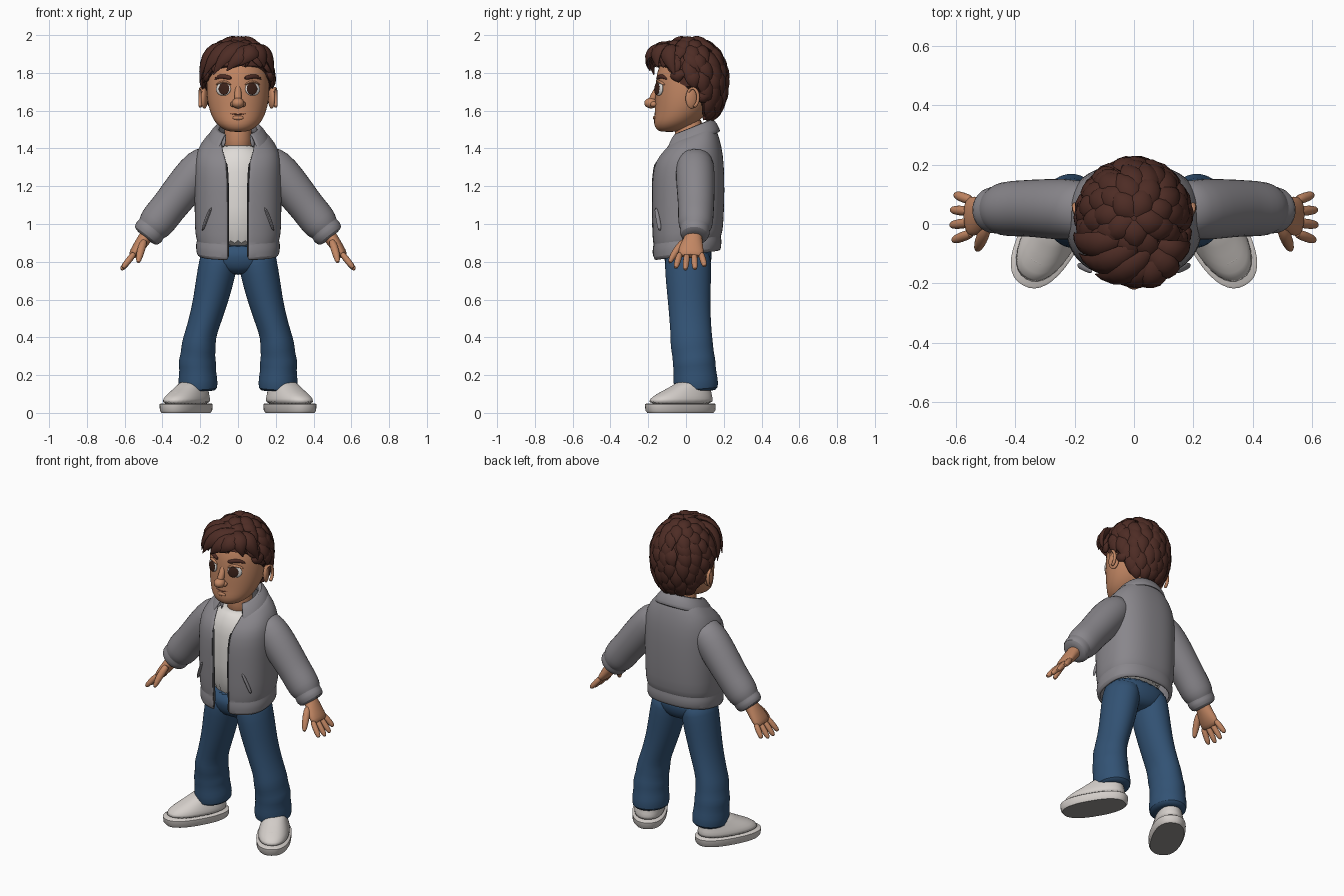
import bpy, bmesh, random
from math import sin, cos, pi, radians, asin, copysign
from mathutils import Vector, Matrix
from mathutils.bvhtree import BVHTree

random.seed(4)
if "Cube" in bpy.data.objects:
    bpy.data.objects.remove(bpy.data.objects["Cube"])
X, Y, Z = Vector((1, 0, 0)), Vector((0, 1, 0)), Vector((0, 0, 1))


def material(name, *rgb):
    m = bpy.data.materials.new(name)
    m.use_nodes = True
    m.diffuse_color = (*rgb, 1)
    m.node_tree.nodes["Principled BSDF"].inputs["Base Color"].default_value = (*rgb, 1)
    return m


SKIN = material("warm skin", .54, .24, .125)
LIP = material("lip brown", .22, .07, .04)
HAIR = material("dark brown hair", .075, .025, .018)
GREY = material("jacket grey", .25, .24, .26)
ZIP = material("zip dark grey", .07, .07, .075)
DENIM = material("blue denim", .032, .085, .175)
WHITE = material("off white", .74, .71, .68)
SHOE = material("shoe white", .66, .62, .59)
SOLE = material("sole grey", .3, .29, .28)
IRIS = material("iris brown", .045, .016, .01)


def finish(name, bm, mat, sub=0, angle=50):
    """Turn a bmesh into a smooth shaded object."""
    bmesh.ops.recalc_face_normals(bm, faces=bm.faces)
    for f in bm.faces:
        f.smooth = True
    me = bpy.data.meshes.new(name)
    bm.to_mesh(me)
    bm.free()
    me.set_sharp_from_angle(angle=radians(angle))
    me.materials.append(mat)
    ob = bpy.data.objects.new(name, me)
    bpy.context.collection.objects.link(ob)
    if sub:
        ob.modifiers.new("smooth", 'SUBSURF').levels = sub
        ob.modifiers["smooth"].render_levels = sub
    return ob


def loft(bm, rings, closed=True, cap=True):
    rows = [[bm.verts.new(p) for p in r] for r in rings]
    n = len(rows[0])
    for a, b in zip(rows, rows[1:]):
        for i in range(n if closed else n - 1):
            j = (i + 1) % n
            bm.faces.new((a[i], a[j], b[j], b[i]))
    if cap:
        bm.faces.new(rows[0])
        bm.faces.new(rows[-1])


def power(v, e):
    return copysign(abs(v) ** (2 / e), v)


def tube(name, pts, mat, n=16, e=2, sub=1, flat=False):
    """Loft of rounded sections given as x, y, z, width, depth."""
    cs = [Vector(p[:3]) for p in pts]
    rings = []
    for i, p in enumerate(pts):
        t = Z if flat else (cs[min(i + 1, len(cs) - 1)] - cs[max(i - 1, 0)]).normalized()
        b = (Y - t * Y.dot(t)).normalized()
        a = b.cross(t)
        angs = [2 * pi * k / n for k in range(n)]
        rings.append([cs[i] + a * p[3] * power(cos(w), e) + b * p[4] * power(sin(w), e) for w in angs])
    bm = bmesh.new()
    loft(bm, rings)
    return finish(name, bm, mat, sub)


def blob(name, loc, size, mat, quat=None):
    bm = bmesh.new()
    bmesh.ops.create_uvsphere(bm, u_segments=24, v_segments=14, radius=1)
    rot = quat.to_matrix().to_4x4() if quat else Matrix()
    bm.transform(Matrix.Translation(loc) @ rot @ Matrix.Diagonal((*size, 1)))
    return finish(name, bm, mat)


def open_shell(name, rows, mat, thick, n=40, e=2.5):
    """Garment wall open at the front; rows are z, centre y, width, depth, slope, gap."""
    rings = []
    for z, cy, rx, ry, slope, gap in rows:
        d = asin((gap / rx) ** (e / 2))
        ring = []
        for k in range(n + 1):
            w = -pi / 2 + d + (2 * pi - 2 * d) * k / n
            y = cy + ry * power(sin(w), e)
            ring.append(Vector((rx * power(cos(w), e), y, z + slope * y)))
        rings.append(ring)
    bm = bmesh.new()
    loft(bm, rings, closed=False, cap=False)
    ob = finish(name, bm, mat)
    s = ob.modifiers.new("cloth thickness", 'SOLIDIFY')
    s.thickness, s.offset = thick, 0
    ob.modifiers.new("smooth", 'SUBSURF').levels = 1
    return ob


# Jacket, collar, shirt and zip
jacket = [(.835, .005, .2, .165, .15, .05), (.845, .005, .215, .175, .15, .05), (.9, .005, .216, .176, .14, .05),
          (.912, .005, .206, .168, .13, .05), (.935, .008, .221, .18, .1, .05), (1.1, .01, .222, .185, 0, .05),
          (1.25, .01, .224, .186, 0, .052), (1.35, .015, .222, .174, .1, .06), (1.41, .025, .195, .145, .25, .08),
          (1.46, .03, .14, .115, .4, .085)]
open_shell("jacket_body", jacket, GREY, .016)
open_shell("jacket_collar", [(1.43, .025, .115, .105, .45, .07), (1.495, .03, .1, .095, .4, .06),
                             (1.498, .03, .115, .11, .4, .07), (1.46, .025, .145, .135, .4, .09),
                             (1.415, .02, .168, .158, .4, .11)], GREY, .016, e=2.2)
tube("shirt", [(0, .005, .85, .185, .148), (0, .005, 1.1, .19, .155), (0, .01, 1.3, .19, .155),
               (0, .015, 1.36, .165, .135), (0, .015, 1.4, .12, .11), (0, .015, 1.42, .08, .085)],
     WHITE, 24, flat=True)
tube("neck", [(0, .025, 1.36, .078, .082), (0, .02, 1.44, .074, .078), (0, .015, 1.58, .075, .08)], SKIN)
tube("pelvis", [(0, .01, .73, .06, .08), (0, .01, .77, .17, .115), (0, .01, .82, .198, .13),
                (0, .01, .9, .19, .13)], DENIM, 24, 2.3, flat=True)

# Head
head = tube("head", [(0, -.09, 1.487, .04, .045), (0, -.08, 1.5, .078, .078), (0, -.06, 1.53, .117, .112),
                     (0, -.035, 1.57, .14, .132), (0, -.015, 1.62, .157, .15), (0, 0, 1.68, .166, .165),
                     (0, .005, 1.74, .167, .165), (0, .01, 1.8, .163, .167), (0, .015, 1.88, .14, .14),
                     (0, .02, 1.94, .08, .08)], SKIN, 32, flat=True)
bpy.context.view_layer.update()
face_tree = BVHTree.FromObject(head, bpy.context.evaluated_depsgraph_get())


def on_face(x, z):
    hit, normal = face_tree.ray_cast(Vector((x, -1, z)), Y)[:2]
    return hit, normal


def face_line(name, spots, mat, height, depth):
    pts = [(*on_face(x, z)[0], height * k, depth * k) for x, z, k in spots]
    return tube(name, pts, mat, 8)


tube("nose_bridge", [(0, -.145, 1.74, .016, .012), (0, -.162, 1.69, .018, .018), (0, -.182, 1.65, .024, .025)], SKIN)
blob("nose_tip", (0, -.185, 1.64), (.033, .036, .028), SKIN)
face_line("mouth", [(-.042, 1.586, .5), (-.02, 1.58, 1), (.02, 1.58, 1), (.042, 1.586, .5)], LIP, .004, .004)
blob("lower_lip", on_face(0, 1.562)[0], (.03, .008, .011), SKIN)

# Hair: cap under many leaf shaped locks
CENTRE = Vector((0, .02, 1.77))


def scalp(th, ph, k=1):
    low = th > pi / 2
    r = max(sin(th), 0) ** (.7 if low else 1)
    return CENTRE + k * Vector((.175 * r * sin(ph), -.185 * r * cos(ph), (.235 if low else .205) * cos(th)))


def hairline(ph):
    """Lowest polar angle of the hair for a direction around the head."""
    a = abs((ph + pi) % (2 * pi) - pi) * 180 / pi
    stops = [(0, 70), (50, 72), (78, 100), (104, 100), (122, 148), (181, 152)]
    for (a0, h0), (a1, h1) in zip(stops, stops[1:]):
        if a <= a1:
            return radians(h0 + (h1 - h0) * (a - a0) / (a1 - a0))


def lock(bm, p0, p1, p2, width, height, steps=7):
    rings = []
    for i in range(steps + 1):
        t = i / steps
        p = p0 * (1 - t) ** 2 + p1 * 2 * t * (1 - t) + p2 * t * t
        tangent = ((p1 - p0) * (1 - t) + (p2 - p1) * t).normalized()
        out = (p - CENTRE).normalized()
        side = tangent.cross(out).normalized()
        out = side.cross(tangent)
        k = max(sin(pi * (.2 + .8 * t)), .03) ** .8
        rings.append([p + side * width * k * cos(w) + out * height * k * sin(w)
                      for w in (j * pi / 4 for j in range(8))])
    loft(bm, rings)


bm = bmesh.new()
rounds = [2 * pi * j / 48 for j in range(48)]
loft(bm, [[scalp(hairline(ph) * t, ph) for ph in rounds] for t in (.03, .2, .4, .6, .8, .95, 1)])
finish("hair_cap", bm, HAIR)

bm = bmesh.new()
for row in range(9):
    th = radians(3 + 15 * row)
    count = 5 + int(14 * sin(th))
    for j in range(count):
        ph = 2 * pi * (j + row % 2 / 2) / count + random.uniform(-.1, .1)
        end = min(th + radians(random.uniform(30, 38)), hairline(ph) + .06)
        if end - th > .22:
            turn = .25 * random.uniform(.3, 1.3) if row < 5 else .06
            lock(bm, scalp(th, ph, .99), scalp((th + end) / 2, ph + turn * .4, 1.1),
                 scalp(end, ph + turn, random.uniform(1.04, 1.1)), .042, .02)
fringe = [((.05, -.1, 1.94), (-.05, -.21, 1.95), (-.13, -.17, 1.79)),
          ((0, -.08, 1.95), (-.12, -.18, 1.95), (-.185, -.1, 1.77)),
          ((.07, -.12, 1.92), (.02, -.22, 1.92), (-.06, -.19, 1.81)),
          ((.08, -.1, 1.93), (.09, -.22, 1.93), (.01, -.2, 1.84)),
          ((.06, -.1, 1.94), (.13, -.18, 1.94), (.14, -.15, 1.83)),
          ((.08, -.08, 1.93), (.17, -.12, 1.94), (.185, -.06, 1.79)),
          ((-.05, -.05, 1.95), (-.19, -.1, 1.94), (-.2, -.03, 1.75))]
for pts in fringe:
    lock(bm, *map(Vector, pts), .046, .024)
finish("hair_locks", bm, HAIR, angle=60)

# Paired parts
for s, tag in ((1, "left_"), (-1, "right_")):
    def pair(name, pts, mat, **kw):
        return tube(tag + name, [(s * p[0], *p[1:]) for p in pts], mat, **kw)

    # Eyes, brows and ears
    hit, nrm = on_face(s * .077, 1.715)
    blob(tag + "eye_white", hit, (.043, .012, .036), WHITE, nrm.to_track_quat('-Y', 'Z'))
    hit, nrm = on_face(s * .07, 1.715)
    blob(tag + "iris", hit + nrm * .01, (.031, .005, .032), IRIS, nrm.to_track_quat('-Y', 'Z'))
    face_line(tag + "eyelid", [(s * .035, 1.735, .5), (s * .06, 1.752, 1), (s * .09, 1.752, 1),
                               (s * .118, 1.735, .5)], SKIN, .009, .015)
    face_line(tag + "brow", [(s * .032, 1.77, .7), (s * .06, 1.778, 1), (s * .095, 1.784, 1),
                             (s * .125, 1.765, .4)], HAIR, .014, .012)
    blob(tag + "nostril", (s * .025, -.172, 1.634), (.016, .018, .015), SKIN)
    tilt = Matrix.Rotation(s * .35, 3, 'Z').to_quaternion()
    blob(tag + "ear", (s * .178, .03, 1.665), (.016, .034, .055), SKIN, tilt)
    rim = [(s * .187, .036 + .03 * cos(w), 1.67 + .052 * sin(w)) for w in (-1.5 + .6 * k for k in range(8))]
    tube(tag + "ear_rim", [(x + s * .012 * (y > .03), y, z, .011, .01) for x, y, z in rim], SKIN, 8)

    # Sleeve with gathered cuff
    pair("sleeve", [(.13, .045, 1.37, .07, .085), (.19, .048, 1.31, .105, .105), (.26, .05, 1.225, .106, .105),
                    (.33, .053, 1.135, .101, .1), (.37, .053, 1.085, .097, .097), (.41, .052, 1.035, .1, .096),
                    (.445, .05, .99, .095, .092), (.458, .048, .975, .08, .078), (.467, .047, .963, .088, .083),
                    (.488, .045, .935, .082, .076), (.494, .045, .928, .05, .05)], GREY)

    # Hand with four fingers and a thumb
    pair("palm", [(.46, .045, .97, .04, .046), (.49, .04, .93, .038, .045), (.52, .03, .885, .034, .064),
                  (.55, .025, .845, .028, .07), (.565, .025, .825, .018, .06)], SKIN)
    for i in range(4):
        y, reach = .078 - .036 * i, (.8, .97, 1, .9)[i]
        spread = .022 - .016 * i
        pair("finger_" + str(i + 1),
             [(.545 + .075 * reach * t, y + spread * t, .85 - .095 * reach * t, k * .018, k * .018)
              for t, k in ((0, .9), (.4, 1), (.8, .95), (1, .5))], SKIN, n=10)
    pair("thumb", [(.495, .0, .915, .02, .022), (.51, -.04, .875, .023, .022), (.522, -.07, .83, .02, .019),
                   (.53, -.09, .79, .01, .01)], SKIN, n=10)

    # Pocket welt and zip edge
    pair("pocket", [(.14, -.16, 1.09, .008, .012), (.168, -.148, 1.025, .009, .012),
                    (.19, -.137, .96, .008, .012)], GREY, n=8)
    pair("zip", [(g + .002, cy - ry * .985, z - slope * ry, .006, .01)
                 for z, cy, rx, ry, slope, g in jacket[1:8]], ZIP, n=8)

    # Trouser leg with folds near the hem
    pair("trouser_leg", [(.09, .01, .87, .1, .12), (.105, .01, .79, .103, .124), (.125, .013, .69, .1, .12),
                         (.147, .017, .59, .092, .113), (.175, .022, .49, .085, .11), (.2, .028, .41, .083, .11),
                         (.208, .03, .36, .093, .114), (.212, .038, .31, .09, .11), (.216, .043, .27, .102, .115),
                         (.214, .046, .23, .095, .112), (.213, .05, .18, .105, .118), (.21, .055, .12, .104, .12),
                         (.21, .055, .115, .08, .09)], DENIM, n=24)

    # Shoe
    place = Matrix.Translation((s * .275, -.03, 0)) @ Matrix.Rotation(s * .52, 4, 'Z')
    sole = tube(tag + "sole", [(0, 0, 0, .09, .19), (0, 0, .012, .098, .2), (0, 0, .045, .1, .203),
                               (0, 0, .05, .094, .196)], SHOE, n=36, e=2.4, sub=0, flat=True)
    sole.data.materials.append(SOLE)
    for f in sole.data.polygons:
        f.material_index = int(f.normal.z < -.9)
    shoe = [sole, tube(tag + "shoe_upper", [(0, 0, .04, .093, .194), (0, .004, .075, .091, .184),
                                            (0, .03, .108, .079, .15), (0, .065, .14, .067, .11),
                                            (0, .085, .175, .058, .08)], SHOE, n=32, e=2.3, flat=True)]
    for i in range(4):
        y, z = -.115 + .034 * i, .11 + .014 * i
        shoe.append(tube(tag + "lace_" + str(i + 1), [(x, y + abs(x) * .3, z - abs(x) * .25, .007, .009)
                                                      for x in (-.045, -.02, .02, .045)], SHOE, n=8))
    for ob in shoe:
        ob.matrix_world = place
